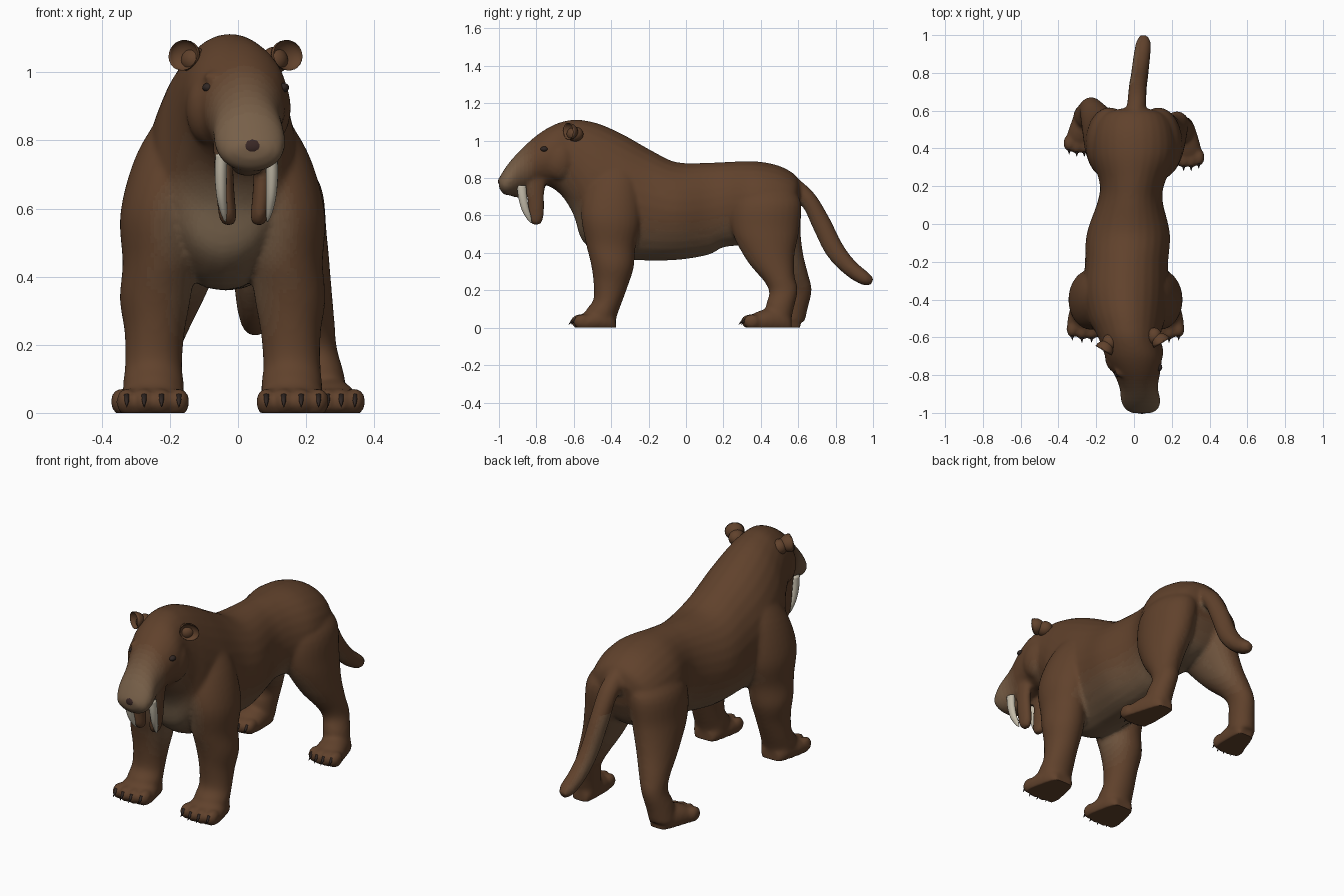
import bpy, bmesh, math
from mathutils import Vector, Matrix

if "Cube" in bpy.data.objects:
    bpy.data.objects.remove(bpy.data.objects["Cube"])


def material(name, rgb):
    m = bpy.data.materials.new(name)
    m.diffuse_color = (*rgb, 1)
    m.use_nodes = True
    m.node_tree.nodes["Principled BSDF"].inputs["Base Color"].default_value = m.diffuse_color
    return m


def spline(rows, steps=5):
    """Catmull-Rom through rows of numbers."""
    out, n = [], len(rows)
    for i in range(n - 1):
        a, b, c, d = (rows[max(0, min(n - 1, i + k))] for k in (-1, 0, 1, 2))
        for s in range(steps):
            t = s / steps
            out.append([0.5 * (2 * q + (r - p) * t + (2 * p - 5 * q + 4 * r - u) * t * t
                        + (3 * q - p - 3 * r + u) * t ** 3) for p, q, r, u in zip(a, b, c, d)])
    return out + [list(rows[-1])]


def loft(bm, rows, seg=28):
    """Rows: x centre, y and z of one edge, y and z of the opposite edge, half width."""
    rings = []
    for x, y1, z1, y2, z2, w in spline(rows):
        mid = Vector((x, (y1 + y2) / 2, (z1 + z2) / 2))
        half = Vector((0, (y1 - y2) / 2, (z1 - z2) / 2))
        rings.append([bm.verts.new(mid + half * math.cos(a) + Vector((w * math.sin(a), 0, 0)))
                      for a in (math.tau * k / seg for k in range(seg))])
    for p, q in zip(rings, rings[1:]):
        for k in range(seg):
            bm.faces.new((p[k], p[(k + 1) % seg], q[(k + 1) % seg], q[k]))
    bm.faces.new(rings[0][::-1])
    bm.faces.new(rings[-1])


def ball(bm, loc, size, rot=None):
    mat = Matrix.Translation(loc) @ (rot or Matrix()) @ Matrix.Diagonal((*size, 1))
    return bmesh.ops.create_uvsphere(bm, u_segments=20, v_segments=12, radius=1, matrix=mat)["verts"]


def finish(bm, name, mat=None):
    bmesh.ops.recalc_face_normals(bm, faces=bm.faces)
    for f in bm.faces:
        f.smooth = True
    me = bpy.data.meshes.new(name)
    bm.to_mesh(me)
    bm.free()
    ob = bpy.data.objects.new(name, me)
    bpy.context.collection.objects.link(ob)
    if mat:
        me.materials.append(mat)
    return ob


BROWN, TAN = Vector((0.118, 0.054, 0.025)), Vector((0.21, 0.14, 0.082))
brown = material("brown fur", BROWN)
dark = material("dark horn", (0.03, 0.02, 0.017))
ivory = material("ivory", (0.55, 0.5, 0.4))
nose_mat = material("nose skin", (0.04, 0.02, 0.018))


def head_pt(dx, y, z):
    """Point on the slightly turned head, dx off its middle line."""
    return Vector((0.012 + (-0.77 - y) * 0.14 + dx, y + dx * 0.14, z))


body, claws = bmesh.new(), bmesh.new()

# Torso, neck and head
loft(body, [
    (0, .615, .74, .59, .60, .10), (0, .59, .81, .53, .48, .18),
    (0, .50, .865, .43, .44, .218), (0, .37, .89, .32, .44, .218),
    (-.01, .23, .887, .20, .43, .172), (-.02, .12, .882, .12, .39, .172),
    (-.03, -.05, .885, -.05, .362, .22), (-.04, -.18, .945, -.25, .36, .22),
    (-.045, -.33, 1.03, -.42, .37, .225), (-.04, -.45, 1.085, -.55, .46, .205),
    (-.03, -.54, 1.108, -.60, .60, .175), (-.02, -.61, 1.112, -.66, .70, .155),
    (0, -.70, 1.088, -.73, .755, .147), (.015, -.79, 1.035, -.79, .76, .123),
    (.025, -.87, .965, -.86, .73, .102), (.035, -.94, .89, -.925, .71, .104),
    (.04, -.985, .825, -.972, .712, .088), (.04, -1.004, .79, -.998, .745, .05)])

# Tail
loft(body, [
    (.005, .57, .82, .55, .66, .055), (.015, .68, .725, .62, .65, .05),
    (.02, .765, .59, .68, .53, .048), (.03, .835, .45, .75, .39, .046),
    (.04, .905, .355, .85, .285, .045), (.05, .975, .295, .94, .23, .04),
    (.05, 1.003, .265, .99, .23, .02)])


def foot(xh, yh, xt, yt, w):
    """Flat paw from heel to toes with four toes and claws."""
    rows = [(0, .055, .5), (.15, .10, .75), (.5, .105, .95), (.8, .085, 1.03), (1, .06, .9)]
    loft(body, [(xh + (xt - xh) * t, yh + (yt - yh) * t, z, yh + (yt - yh) * t, -.035, w * k)
                for t, z, k in rows])
    for i in (-1.5, -.5, .5, 1.5):
        x, y = xt + i * w * .5, yt + abs(i) * .012
        ball(body, (x, y, .033), (.031, .045, .04))
        rot = Matrix.Rotation(math.radians(135), 4, 'X')
        bmesh.ops.create_cone(claws, cap_ends=True, segments=10, radius1=.011, radius2=.001, depth=.045,
                              matrix=Matrix.Translation((x, y - .043, .033)) @ rot)


for s in (-1, 1):
    # Shoulder and foreleg
    loft(body, [(-.045 + s * r[0], *r[1:]) for r in (
        (.10, -.46, .91, -.31, .93, .05), (.14, -.54, .75, -.25, .78, .11),
        (.182, -.56, .60, -.24, .58, .118), (.187, -.535, .45, -.27, .43, .107),
        (.198, -.51, .35, -.28, .32, .104), (.20, -.495, .25, -.312, .22, .088),
        (.203, -.495, .15, -.345, .13, .084), (.203, -.535, .09, -.37, .06, .09),
        (.203, -.53, .02, -.38, 0, .085))])
    foot(-.045 + s * .203, -.375, -.045 + s * .205, -.575, .102)
    # Thigh and hind leg; the left one stands further back
    back = .075 if s < 0 else 0
    legs = []
    for x, y1, z1, y2, z2, w in (
            (.07, .35, .80, .53, .78, .06), (.12, .25, .68, .612, .68, .118),
            (.145, .245, .52, .605, .52, .116), (.178, .325, .36, .58, .39, .096),
            (.21, .42, .245, .58, .28, .074), (.228, .445, .185, .597, .20, .062),
            (.245, .43, .13, .575, .10, .066), (.255, .42, .05, .56, .03, .068)):
        sh = back * max(0, min(1, (.55 - z1) / .3))
        legs.append((s * x, y1 + sh, z1, y2 + sh, z2, w))
    loft(body, legs)
    foot(s * .25, .565 + back * .6, s * .283, .335 + back, .08)
    # Jaw flange behind each sabre tooth
    p = head_pt(s * .052, -.80, 0).x
    loft(body, [(p + s * .008, -.86, .80, -.745, .80, .03), (p + s * .006, -.85, .72, -.757, .72, .028),
                (p, -.848, .63, -.757, .63, .027), (p - s * .006, -.84, .575, -.766, .575, .026),
                (p - s * .008, -.82, .55, -.782, .55, .015)])
    # Cheek and brow
    ball(body, head_pt(s * .085, -.69, .895), (.07, .09, .11))
    ball(body, head_pt(s * .083, -.765, .985), (.03, .035, .018))
# Chin
ball(body, head_pt(0, -.89, .725), (.05, .06, .03))

# Fuse the lofted parts into one smooth skin
raw = finish(body, "body_raw")
rm = raw.modifiers.new("fuse", 'REMESH')
rm.mode, rm.voxel_size, rm.use_smooth_shade = 'VOXEL', .0105, True
sm = raw.modifiers.new("soften", 'SMOOTH')
sm.factor, sm.iterations = .5, 6
skin = bpy.data.meshes.new_from_object(raw.evaluated_get(bpy.context.evaluated_depsgraph_get()))
bpy.data.objects.remove(raw)
skin.name = "body"
bpy.context.collection.objects.link(bpy.data.objects.new("body", skin))
for v in skin.vertices:
    v.co.z = max(v.co.z, 0)

# Fur shades from brown to tan on muzzle, chest and belly
skin.materials.clear()
N = 12
for k in range(N):
    skin.materials.append(material("fur shade %d" % k, BROWN.lerp(TAN, k / (N - 1))))


def clamp(v):
    return max(0.0, min(1.0, v))


for f in skin.polygons:
    c, n = f.center, f.normal
    muzzle = clamp((-.80 - c.y) / .15) * clamp((c.z - .68) / .05)
    chest = clamp(1.5 - (c - Vector((-.04, -.56, .55))).length / .15) * clamp(.3 - n.y)
    belly = clamp(-n.z * 1.3 - .2) * clamp((c.z - .28) / .1) * clamp((c.y + .7) / .1)
    inner = clamp(-n.x * math.copysign(1, c.x + .03) * 1.2 - .3) * clamp((c.z - .2) / .15) * (c.z < .6) * (c.y > -.7)
    f.material_index = round(clamp(max(muzzle * .7, chest, belly * .7, inner * .5)) * (N - 1))
    f.use_smooth = True

finish(claws, "claws", dark)

# Sabre teeth, eyes and cupped ears
teeth, eyes, ears = bmesh.new(), bmesh.new(), bmesh.new()
for s in (-1, 1):
    x = head_pt(s * .073, -.86, 0).x
    loft(teeth, [(x, -.905, .76, -.855, .76, .018), (x + s * .002, -.897, .70, -.85, .70, .018),
                 (x, -.88, .635, -.84, .64, .015), (x - s * .006, -.853, .585, -.828, .595, .01),
                 (x - s * .011, -.83, .56, -.824, .562, .002)], 16)
    ball(eyes, head_pt(-.1 if s < 0 else .12, -.775, .955), (.017, .02, .014))
    # Ear: thick shell pushed in at the front, turned outward
    verts = ball(ears, (0, 0, 0), (.05, .055, .044))
    for v in verts:
        if v.co.y < 0:
            v.co.y *= -.55
        v.co.y -= .022
    bmesh.ops.transform(ears, verts=verts, matrix=Matrix.Translation(head_pt(s * .143, -.632, 1.05))
                        @ Matrix.Rotation(s * .55, 4, 'Z') @ Matrix.Rotation(s * .35, 4, 'Y'))
    # Ear root joining the skull
    ball(ears, head_pt(s * .118, -.61, 1.035), (.04, .045, .04))
finish(teeth, "sabre_teeth", ivory)
finish(eyes, "eyes", dark)
finish(ears, "ears", brown)

# Nose pad
nose = bmesh.new()
ball(nose, (.042, -.978, .785), (.044, .026, .03), Matrix.Rotation(-.5, 4, 'X'))
finish(nose, "nose", nose_mat)
